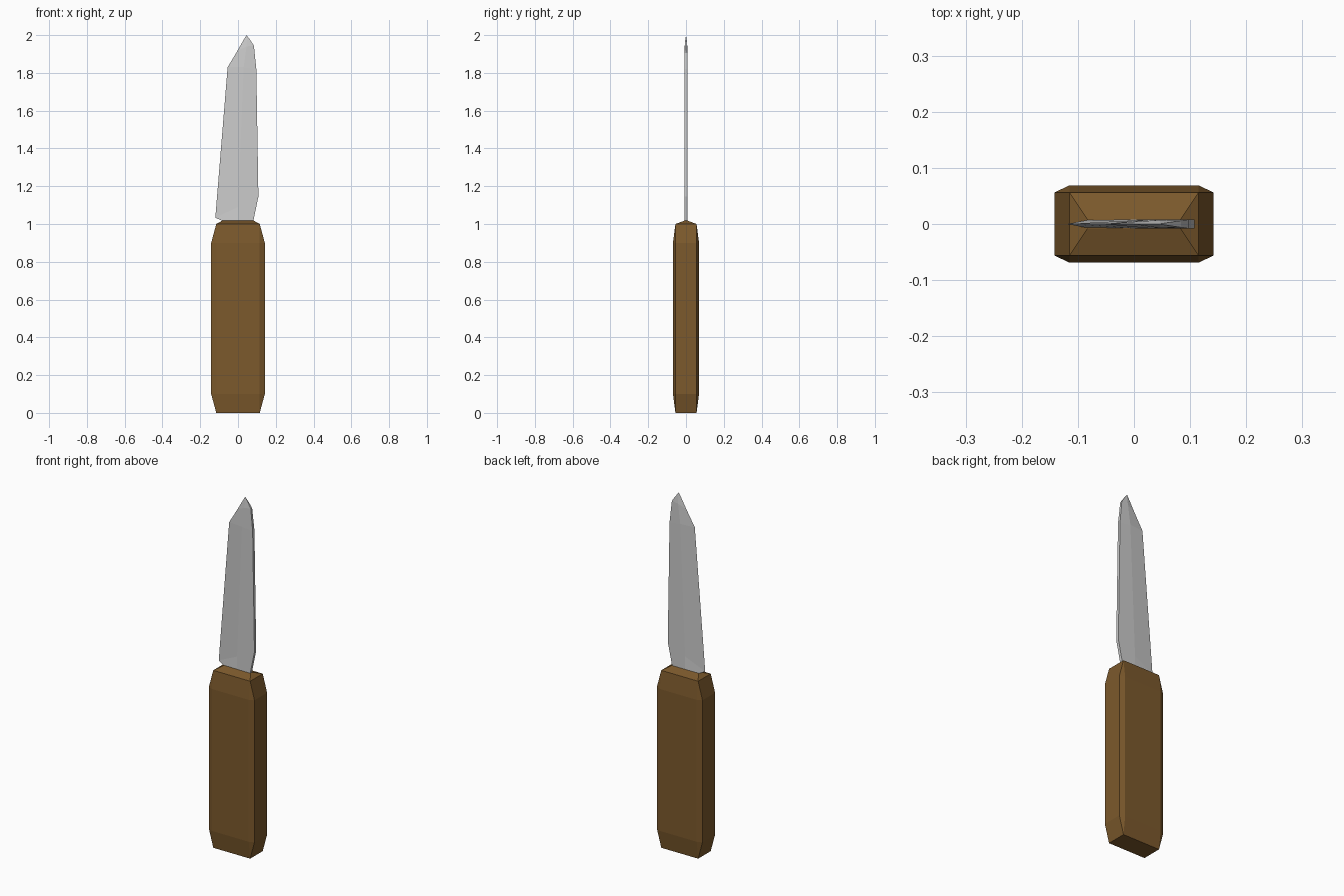
import bpy, bmesh

if "Cube" in bpy.data.objects:
    bpy.data.objects.remove(bpy.data.objects["Cube"])


def loft(name, rings):
    """Skin equal-length rings with quads, cap both ends, weld collapsed points."""
    bm = bmesh.new()
    rows = [[bm.verts.new(p) for p in ring] for ring in rings]
    n = len(rows[0])
    for a, b in zip(rows, rows[1:]):
        for i in range(n):
            j = (i + 1) % n
            bm.faces.new((a[i], a[j], b[j], b[i]))
    bm.faces.new(rows[0][::-1])
    bm.faces.new(rows[-1])
    bmesh.ops.remove_doubles(bm, verts=bm.verts, dist=1e-4)
    bmesh.ops.recalc_face_normals(bm, faces=bm.faces)
    mesh = bpy.data.meshes.new(name)
    bm.to_mesh(mesh)
    bm.free()
    obj = bpy.data.objects.new(name, mesh)
    bpy.context.collection.objects.link(obj)
    return obj


def octagon(z, x_in, x_out, y_in, y_out):
    """Rectangle with cut corners; becomes a plain rectangle when in == out."""
    q = [(x_out, y_in), (x_in, y_out)]
    pts = q + [(-x, y) for x, y in q[::-1]]
    pts += [(-x, -y) for x, y in q] + [(x, -y) for x, y in q[::-1]]
    return [(x, y, z) for x, y in pts]


# Handle: chamfered block with a low sloped cap up to the blade
handle = loft("handle", [
    octagon(0.0, 0.115, 0.115, 0.056, 0.056),
    octagon(0.1, 0.115, 0.142, 0.056, 0.069),
    octagon(0.9, 0.115, 0.142, 0.056, 0.069),
    octagon(1.0, 0.115, 0.115, 0.056, 0.056),
    octagon(1.018, 0.083, 0.083, 0.008, 0.008),
])
wood = bpy.data.materials.new("wood")
wood.diffuse_color = (0.2, 0.1, 0.025, 1)
wood.use_nodes = True
wood.node_tree.nodes["Principled BSDF"].inputs["Base Color"].default_value = wood.diffuse_color
handle.data.materials.append(wood)

# Blade rows: cutting edge, middle and spine as (x, z, half thickness)
rows = [
    [(-0.083, 1.016, 0.007), (0.0, 1.016, 0.008), (0.081, 1.016, 0.008)],
    [(-0.12, 1.034, 0.0), (0.0, 1.09, 0.008), (0.108, 1.145, 0.008)],
    [(-0.055, 1.83, 0.0), (0.03, 1.83, 0.008), (0.097, 1.82, 0.008)],
    [(-0.003, 1.917, 0.0), (0.045, 1.94, 0.007), (0.084, 1.945, 0.006)],
    [(0.03, 1.975, 0.0), (0.047, 1.98, 0.003), (0.064, 1.975, 0.003)],
    [(0.045, 2.0, 0.0)] * 3,
]
rings = [[(x, y, z) for x, z, y in r] + [(x, -y, z) for x, z, y in r[::-1]]
         for r in rows]
# Short tang closes the blade inside the handle
rings.insert(0, [(x, y, 0.98) for x, y, z in rings[0]])
loft("blade", rings)
